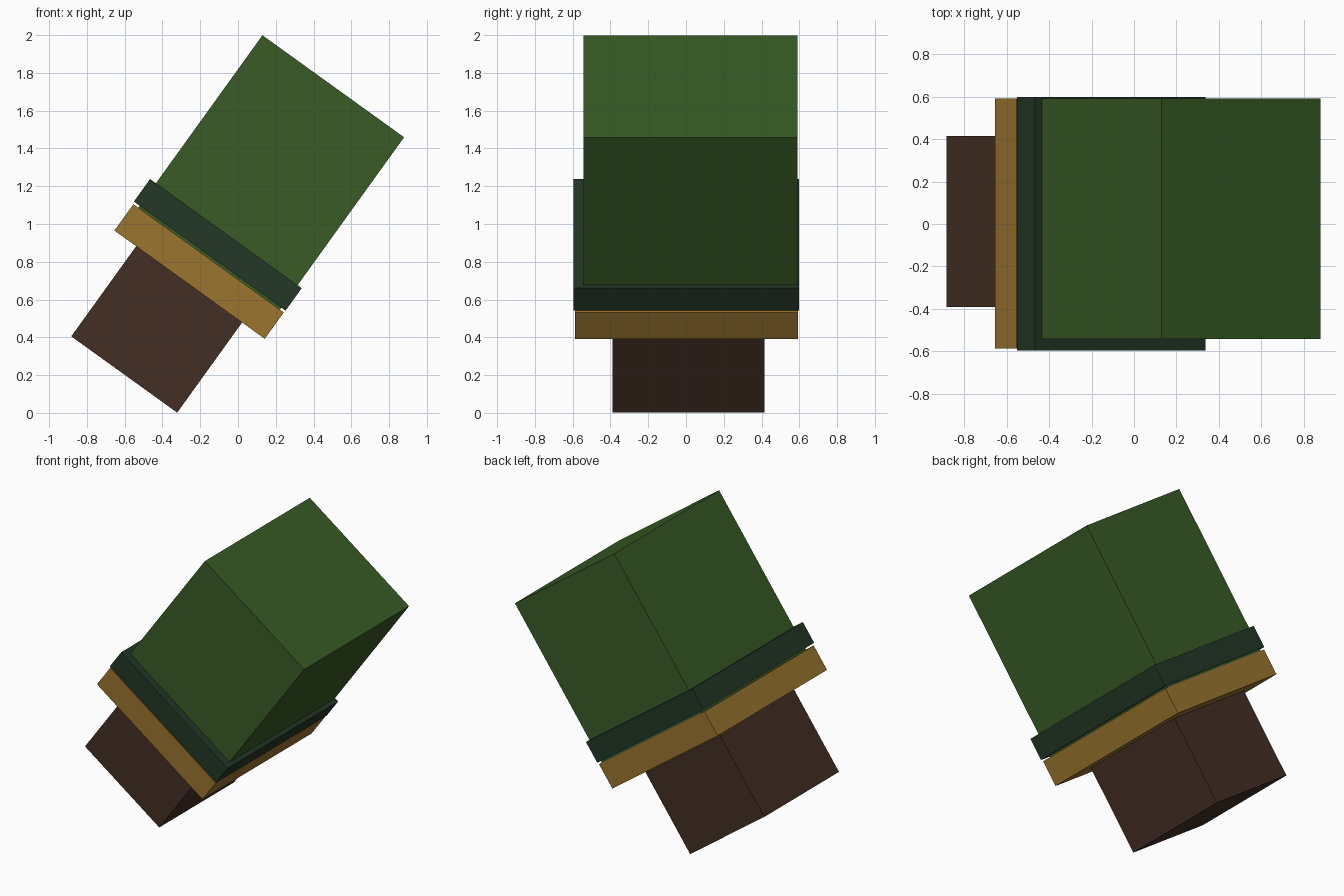
import bpy
import math
from mathutils import Matrix, Vector

if "Cube" in bpy.data.objects:
    bpy.data.objects.remove(bpy.data.objects["Cube"])

# The whole stack leans toward +x
TILT = Matrix.Rotation(math.radians(35.75), 4, 'Y')


def material(name, srgb):
    mat = bpy.data.materials.new(name)
    lin = [((c / 255 + 0.055) / 1.055) ** 2.4 for c in srgb]
    mat.diffuse_color = (*lin, 1)
    mat.use_nodes = True
    mat.node_tree.nodes["Principled BSDF"].inputs["Base Color"].default_value = mat.diffuse_color
    return mat


def block(name, mat, a, y, b):
    """Box given by its ranges across, in depth and along the tilted axis."""
    bpy.ops.mesh.primitive_cube_add(size=1)
    obj = bpy.context.object
    obj.name = name
    size = [r[1] - r[0] for r in (a, y, b)]
    centre = Vector([(r[0] + r[1]) / 2 for r in (a, y, b)])
    obj.data.transform(TILT @ Matrix.Translation(centre) @ Matrix.Diagonal((*size, 1)))
    obj.data.materials.append(mat)
    return obj


brown = material("dark brown", (68, 47, 36))
gold = material("gold", (155, 117, 47))
dark_green = material("dark green", (35, 55, 38))
green = material("leaf green", (56, 91, 37))

# Narrow base block
block("base_block", brown, (-0.953, -0.262), (-0.39, 0.415), (-0.187, 0.45))
# Gold band above the base
block("gold_band", gold, (-1.095, -0.114), (-0.587, 0.592), (0.401, 0.573))
# Dark collar, with a thin gap above the gold band
block("dark_collar", dark_green, (-1.101, -0.112), (-0.596, 0.598), (0.586, 0.733))
# Large upper block, running down into the gold band
block("upper_block", green, (-1.063, -0.139), (-0.542, 0.59), (0.43, 1.698))
